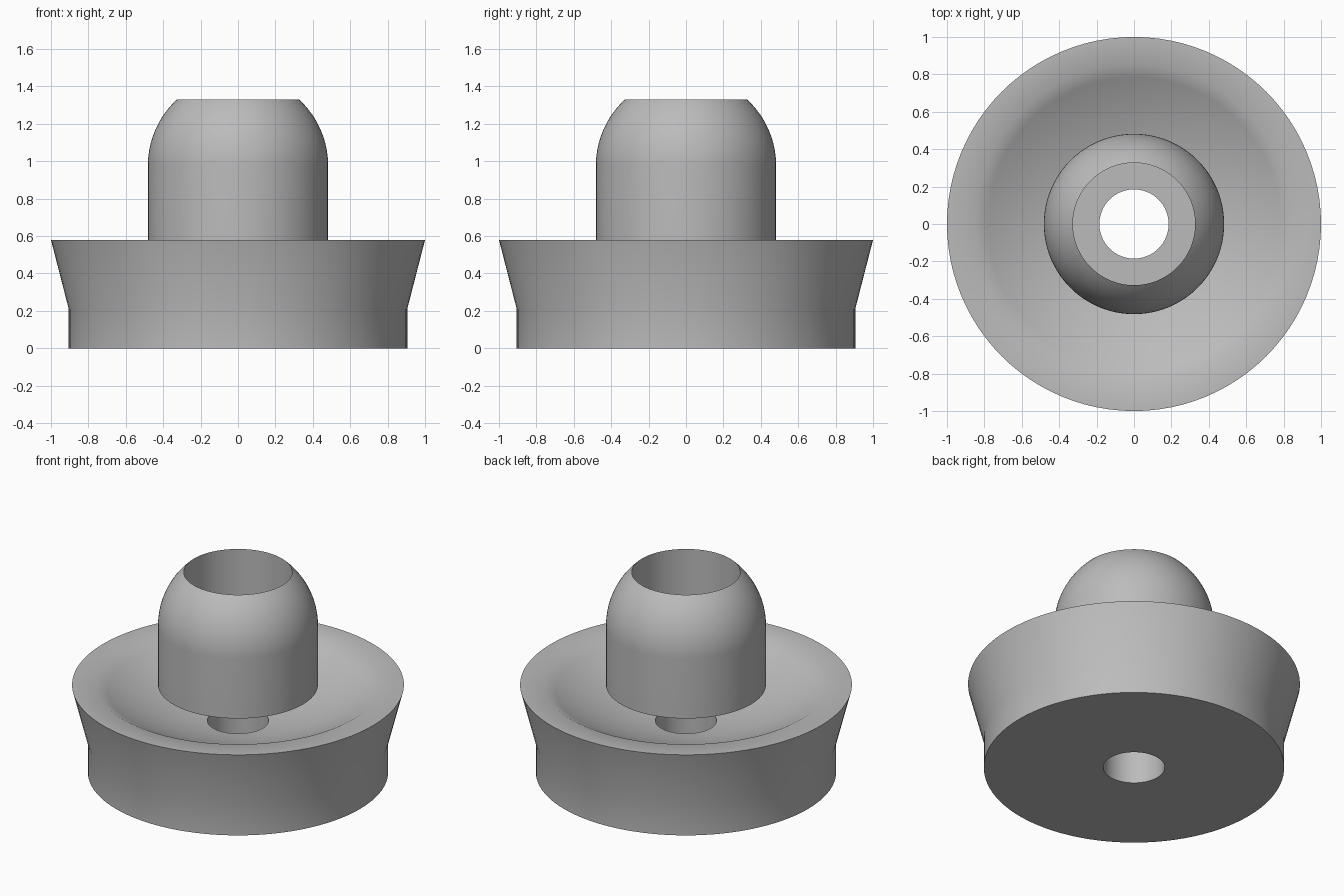
import bpy, bmesh, math
from mathutils import Matrix

cube = bpy.data.objects.get("Cube")
if cube:
    bpy.data.objects.remove(cube, do_unlink=True)

grey = bpy.data.materials.new("plain_grey")
grey.use_nodes = True
colour = (0.5, 0.5, 0.5, 1)
grey.diffuse_color = colour
grey.node_tree.nodes["Principled BSDF"].inputs["Base Color"].default_value = colour


def lathe(name, profile, steps=96):
    """Spin a closed (radius, height) outline around the z axis."""
    bm = bmesh.new()
    verts = [bm.verts.new((r, 0, z)) for r, z in profile]
    edges = [bm.edges.new((a, b)) for a, b in zip(verts, verts[1:] + verts[:1])]
    bmesh.ops.spin(bm, geom=verts + edges, cent=(0, 0, 0), axis=(0, 0, 1),
                   angle=math.tau, steps=steps, use_merge=True)
    bmesh.ops.remove_doubles(bm, verts=bm.verts, dist=0.0001)
    bmesh.ops.recalc_face_normals(bm, faces=bm.faces)
    mesh = bpy.data.meshes.new(name)
    bm.to_mesh(mesh)
    bm.free()
    mesh.materials.append(grey)
    obj = bpy.data.objects.new(name, mesh)
    bpy.context.collection.objects.link(obj)
    bpy.ops.object.select_all(action="DESELECT")
    obj.select_set(True)
    bpy.context.view_layer.objects.active = obj
    bpy.ops.object.shade_smooth_by_angle(angle=math.radians(32))
    return obj


HOLE = 0.185
RIM = 0.58

# Flared base with a dished top and a central hole
floor_z, dish_r, count = 0.33, 0.85, 10
dish = []
for i in range(count + 1):
    r = dish_r + (HOLE - dish_r) * i / count
    dish.append((r, floor_z + (RIM - floor_z) * (r / dish_r) ** 2))
lathe("flared_base", [(HOLE, 0), (0.905, 0), (0.905, 0.21), (1, RIM)] + dish)

# Domed plug with a wide counterbore over the same central hole
radius, bore, top, centre = 0.482, 0.327, 1.33, 0.975
end = math.acos(bore / radius)
dome = [(radius * math.cos(end * i / 16), centre + (top - centre) * math.sin(end * i / 16) / math.sin(end))
        for i in range(17)]
lathe("domed_plug", [(HOLE, RIM), (radius, RIM)] + dome + [(bore, 0.78), (HOLE, 0.78)])
